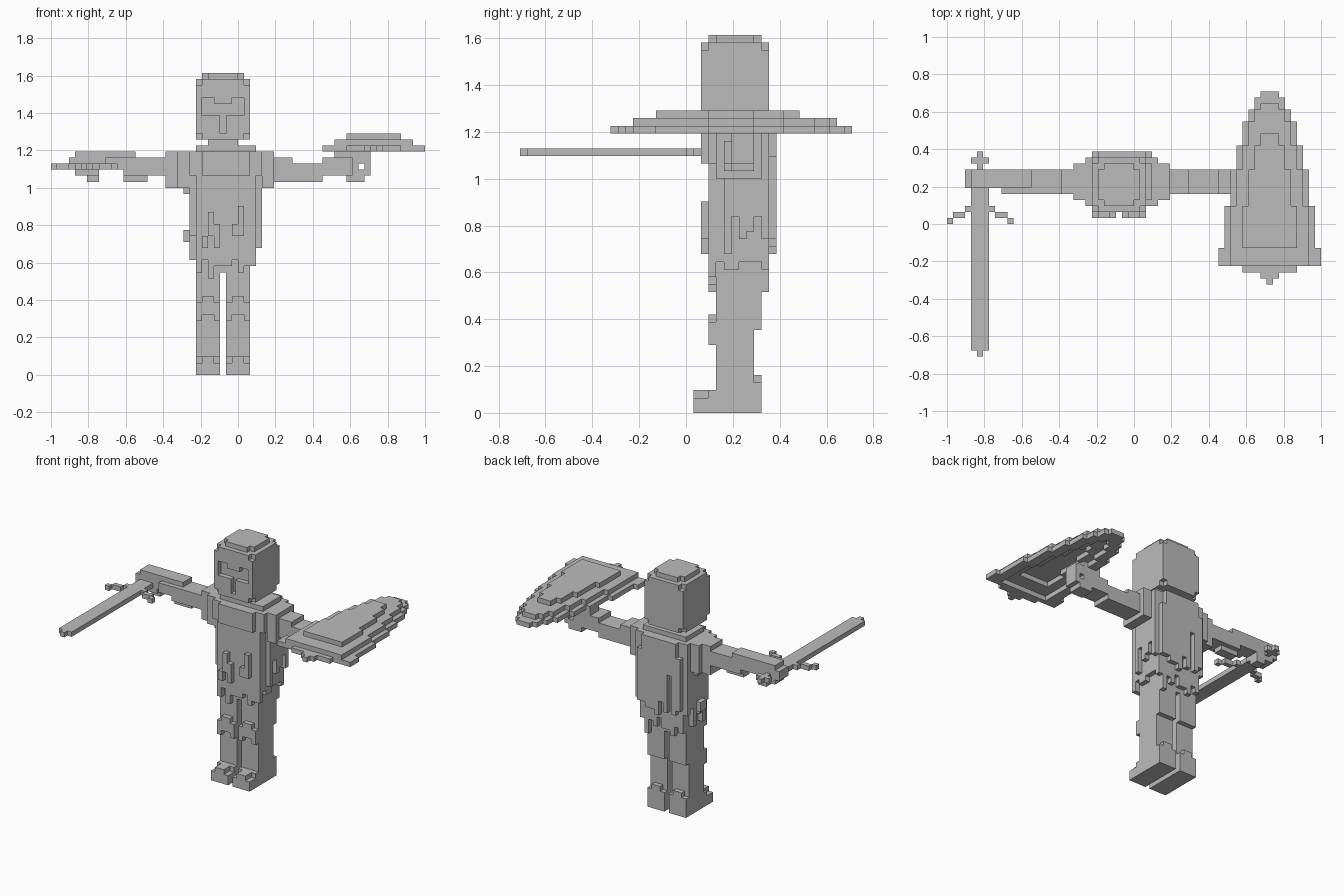
import bpy, bmesh, random
from mathutils import Vector

if "Cube" in bpy.data.objects:
    bpy.data.objects.remove(bpy.data.objects["Cube"])

random.seed(4)
S = 2 / 62                       # voxel size
parts, solid = {}, set()

grey = bpy.data.materials.new("stone_grey")
grey.diffuse_color = (0.5, 0.5, 0.5, 1)
grey.use_nodes = True
grey.node_tree.nodes["Principled BSDF"].inputs["Base Color"].default_value = grey.diffuse_color


def block(x0, x1, y0, y1, z0, z1):
    return {(x, y, z) for x in range(x0, x1) for y in range(y0, y1) for z in range(z0, z1)}


def add(name, *boxes):
    cells = parts.setdefault(name, set())
    for b in boxes:
        cells |= (b if isinstance(b, set) else block(*b)) - solid
    solid.update(cells)


def carve(name, *boxes):
    for b in boxes:
        parts[name] -= block(*b)
        solid.difference_update(block(*b))


def plate(x0, x1, y0, y1, z0, z1):
    """Block with its four upright corners removed."""
    return block(x0, x1, y0, y1, z0, z1) - {
        (x, y, z) for x in (x0, x1 - 1) for y in (y0, y1 - 1) for z in range(z0, z1)}


# Head: cube with stepped crown, T-shaped visor and neck
add("head", (-7, 2, 2, 11, 40, 48), plate(-7, 2, 2, 11, 48, 49),
    plate(-6, 1, 3, 10, 49, 50), plate(-7, 2, 2, 11, 39, 40))
carve("head", (-6, 1, 2, 3, 43, 45), (-6, -4, 2, 3, 45, 46),
      (-1, 1, 2, 3, 45, 46), (-3, -2, 2, 3, 40, 43))
add("neck", (-5, 0, 4, 9, 37, 39))

# Legs with boots and knee pads
for name, x in (("right_leg", -7), ("left_leg", -2)):
    add(name, (x, x + 4, 4, 9, 0, 11), (x, x + 4, 4, 10, 11, 17))
    add(name.replace("leg", "boot"), (x, x + 4, 2, 4, 0, 2), (x, x + 4, 1, 2, 0, 2),
        (x + 1, x + 3, 1, 4, 2, 3), (x, x + 4, 3, 4, 2, 3),
        (x, x + 4, 9, 10, 0, 4), (x + 1, x + 3, 9, 10, 4, 5))
    add(name.replace("leg", "knee_pad"), (x, x + 4, 3, 4, 10, 12),
        (x + 1, x + 3, 3, 4, 12, 13), (x, x + 1, 3, 4, 9, 10), (x + 3, x + 4, 3, 4, 9, 10))

# Torso and shoulders
add("torso", (-7, 2, 4, 10, 17, 36), (-7, 3, 4, 11, 20, 36))
add("shoulders", (-8, 4, 3, 11, 33, 37), (-6, 2, 2, 3, 33, 37),
    (-7, 3, 4, 10, 37, 38), (-6, 2, 11, 12, 30, 37))


# Ragged tunic: hanging strips of uneven length on every side
def hem(lo, hi):
    return random.randint(lo, hi)


for x in range(-7, 3):
    add("tunic_front", (x, x + 1, 3, 4, hem(16, 19), 33))
    if x not in (-7, 2) and random.random() < 0.6:
        z = hem(21, 24)
        add("tunic_front", (x, x + 1, 2, 3, z, z + hem(2, 6)))
    add("tunic_back", (x, x + 1, 10, 11, hem(16, 20), 33))
    if random.random() < 0.75:
        add("cape", (x, x + 1, 11, 12, hem(20, 26), 34))
for y in range(4, 11):
    add("tunic_side", (-8, -7, y, y + 1, hem(18, 24), 33), (2, 3, y, y + 1, hem(18, 21), 33))
    if 5 <= y < 11:
        add("tunic_side", (3, 4, y, y + 1, hem(21, 26), 33))
add("tunic_side", (-9, -8, 6, 8, 22, 24), (-9, -8, 5, 9, 30, 31))

# Sword arm
add("sword_arm", (-10, -8, 4, 10, 31, 37), (-12, -10, 5, 9, 31, 37),
    (-19, -12, 5, 9, 33, 36), (-19, -15, 6, 8, 32, 33), (-22, -19, 5, 9, 34, 36))
add("sword_hand", (-28, -22, 6, 9, 34, 36), (-27, -17, 6, 9, 36, 37),
    (-27, -23, 6, 9, 33, 34), (-25, -23, 7, 9, 32, 33))

# Sword: blade, curved guard mirrored about the blade, pommel
add("sword_blade", (-27, -24, -21, 6, 34, 35), (-26, -25, -22, -21, 34, 35))
for x0, x1, y in ((-28, -27, 2), (-30, -28, 1), (-31, -30, 0)):
    add("sword_guard", (x0, x1, y, y + 1, 34, 35), (-51 - x1, -51 - x0, y, y + 1, 34, 35))
add("sword_pommel", (-26, -25, 9, 12, 34, 35), (-27, -24, 10, 11, 34, 35))

# Shield arm with a looped grip
add("shield_arm", (4, 6, 4, 10, 31, 37), (6, 9, 5, 9, 32, 36),
    (9, 14, 5, 9, 32, 35), (14, 19, 5, 9, 33, 36))
add("shield_hand", (16, 20, 6, 9, 33, 38), (18, 21, 6, 9, 32, 33),
    (20, 22, 6, 9, 35, 37), (20, 21, 6, 9, 33, 34), (21, 22, 6, 9, 33, 36))

# Shield: three stepped, hollow layers around x = 22.5
STEPS = ((-10, 0), (-9, 1), (-8, 4), (-7, 8), (-4, 7), (3, 6), (9, 5), (13, 4), (17, 3),
         (19, 2), (21, 1))


def half_width(y):
    return [w for start, w in STEPS if start <= y][-1]


def shield_layer(inset, y0, y1, z):
    cells = set()
    for y in range(y0, y1):
        w = half_width(y) if inset == 0 else max(min(half_width(y), 7) - inset, 1)
        cells |= block(22 - w, 23 + w, y, y + 1, z, z + 1)
    return cells


def hollow(lower, upper):
    """Remove from the lower layer what lies well inside the upper one."""
    inner = {(x, y) for x, y, z in upper
             if all((x + i, y + j, z) in upper for i in (-1, 0, 1) for j in (-1, 0, 1))}
    return {c for c in lower if c[:2] not in inner}


rim, mid, top = (shield_layer(*a) for a in ((0, -10, 22, 37), (1, -7, 20, 38), (3, -4, 15, 39)))
rim -= block(14, 31, -8, -7, 37, 38) - block(18, 27, -8, -7, 37, 38) \
    - block(14, 15, -8, -7, 37, 38) - block(30, 31, -8, -7, 37, 38)
add("shield", hollow(rim, mid), hollow(mid, top), top)

# Turn the cells of each part into its outer faces
AXES = [Vector(v) for v in ((1, 0, 0), (0, 1, 0), (0, 0, 1))]
for name, cells in parts.items():
    bm = bmesh.new()
    verts = {}

    def corner(p):
        key = tuple(round(c) for c in p)
        if key not in verts:
            verts[key] = bm.verts.new(Vector(key) * S)
        return verts[key]

    for cell in cells:
        c = Vector(cell)
        for i in range(3):
            u, v = AXES[(i + 1) % 3], AXES[(i + 2) % 3]
            for side in (0, 1):
                n = c + AXES[i] * (1 if side else -1)
                if tuple(round(k) for k in n) in solid:
                    continue
                o = c + AXES[i] * side
                quad = [o, o + u, o + u + v, o + v]
                bm.faces.new([corner(p) for p in (quad if side else quad[::-1])])
    bmesh.ops.dissolve_limit(bm, angle_limit=0.01, verts=bm.verts[:], edges=bm.edges[:])
    mesh = bpy.data.meshes.new(name)
    bm.to_mesh(mesh)
    bm.free()
    mesh.materials.append(grey)
    bpy.context.collection.objects.link(bpy.data.objects.new(name, mesh))
